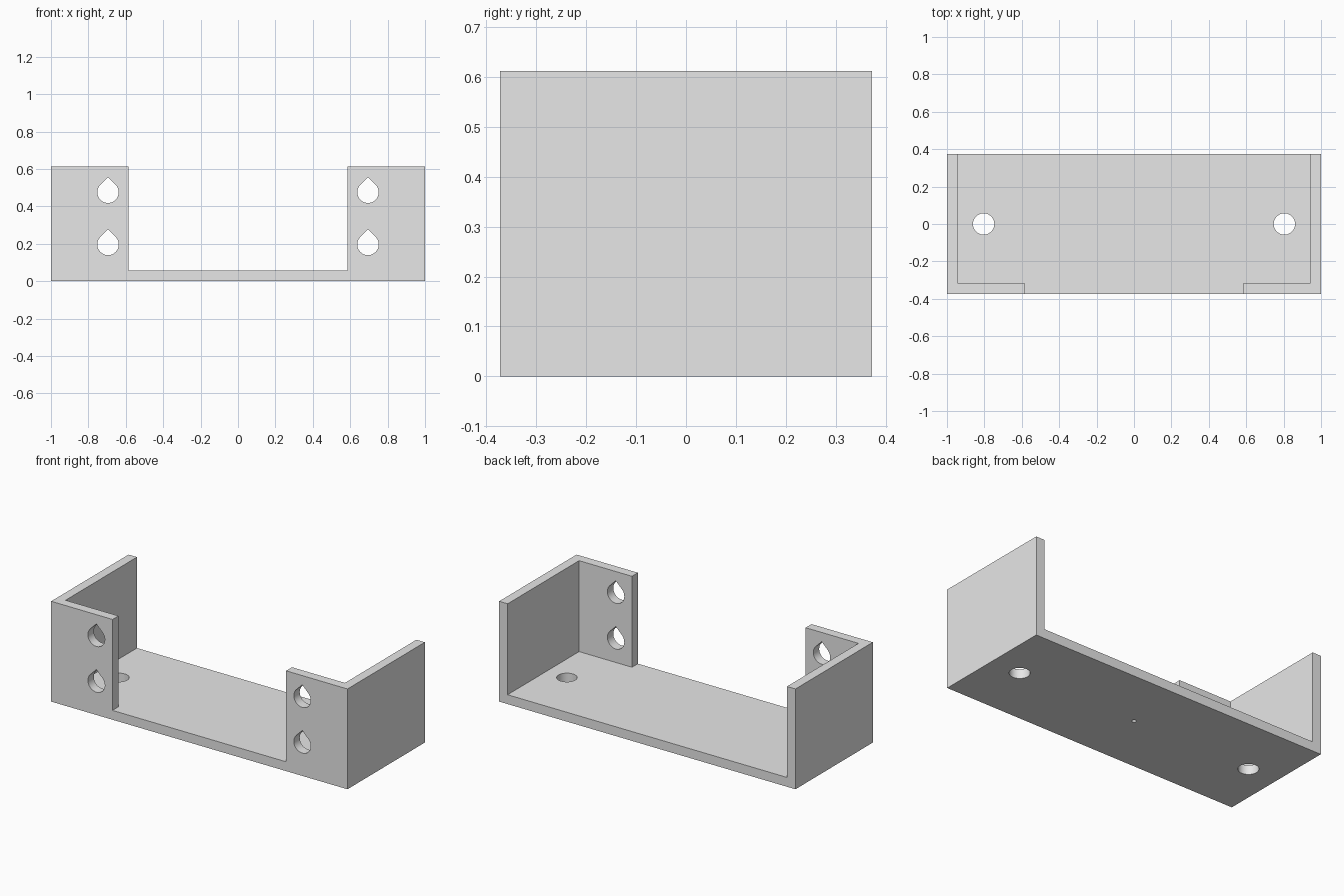
import bpy
import bmesh
import math
from mathutils import Matrix, Vector

if "Cube" in bpy.data.objects:
    bpy.data.objects.remove(bpy.data.objects["Cube"], do_unlink=True)

HALF_X, HALF_Y, HEIGHT = 1.0, 0.373, 0.612
WALL = 0.057          # plate thickness
OPENING = 0.586       # half width of the front gap
RADIUS = 0.057        # screw holes
SEGMENTS = 48

grey = bpy.data.materials.new("plain_grey")
grey.use_nodes = True
colour = (0.8, 0.8, 0.8, 1)
grey.diffuse_color = colour
grey.node_tree.nodes["Principled BSDF"].inputs["Base Color"].default_value = colour


def add_object(name, bm):
    bmesh.ops.recalc_face_normals(bm, faces=bm.faces)
    mesh = bpy.data.meshes.new(name)
    bm.to_mesh(mesh)
    bm.free()
    mesh.materials.append(grey)
    obj = bpy.data.objects.new(name, mesh)
    bpy.context.collection.objects.link(obj)
    return obj


def box(name, low, high):
    low, high = Vector(low), Vector(high)
    bm = bmesh.new()
    bmesh.ops.create_cube(bm, size=1, matrix=Matrix.Translation((low + high) / 2)
                          @ Matrix.Diagonal((*(high - low), 1)))
    return add_object(name, bm)


def prism(name, outline, start, direction):
    """Extrude a closed outline of points, shifted to start, along direction."""
    bm = bmesh.new()
    face = bm.faces.new([bm.verts.new(Vector(start) + p) for p in outline])
    side = bmesh.ops.extrude_face_region(bm, geom=[face])["geom"]
    bmesh.ops.translate(bm, vec=direction,
                        verts=[g for g in side if isinstance(g, bmesh.types.BMVert)])
    return add_object(name, bm)


def circle(radius):
    return [Vector((radius * math.cos(a), radius * math.sin(a), 0))
            for a in (math.tau * i / SEGMENTS for i in range(SEGMENTS))]


def teardrop(radius):
    """Upright round outline with a right-angled point on top."""
    points = [Vector((0, 0, radius * math.sqrt(2)))]
    for i in range(SEGMENTS + 1):
        a = math.radians(135 + 270 * i / SEGMENTS)
        points.append(Vector((radius * math.cos(a), 0, radius * math.sin(a))))
    return points


# Solid block that is hollowed out into the bracket
bracket = box("mounting_bracket", (-HALF_X, -HALF_Y, 0), (HALF_X, HALF_Y, HEIGHT))

# Cavity open to the top and back, and the gap between the front flanges
cutters = [
    box("cavity_cutter", (WALL - HALF_X, WALL - HALF_Y, WALL), (HALF_X - WALL, 1, 1)),
    box("front_gap_cutter", (-OPENING, -1, WALL), (OPENING, 0, 1)),
    # Small dimple at the centre of the underside
    prism("dimple_cutter", circle(0.012), (0, 0, -0.1), (0, 0, 0.12)),
]

# Round holes in the base, teardrop holes in the flanges
for side in (-1, 1):
    cutters.append(prism("base_hole_cutter", circle(RADIUS),
                         (side * 0.804, 0, -0.1), (0, 0, 0.3)))
    for z in (0.196, 0.475):
        cutters.append(prism("flange_hole_cutter", teardrop(RADIUS),
                             (side * 0.695, -0.5, z), (0, 0.3, 0)))

for cutter in cutters:
    cutter.hide_render = True
    mod = bracket.modifiers.new(cutter.name, "BOOLEAN")
    mod.operation = "DIFFERENCE"
    mod.solver = "EXACT"
    mod.object = cutter

# Apply the cuts and remove the cutters
bpy.context.view_layer.update()
evaluated = bracket.evaluated_get(bpy.context.evaluated_depsgraph_get())
result = bpy.data.meshes.new_from_object(evaluated)
bracket.modifiers.clear()
bracket.data = result
result.materials.clear()
result.materials.append(grey)
for cutter in cutters:
    bpy.data.objects.remove(cutter, do_unlink=True)

# Smooth hole walls, crisp edges
for obj in bpy.context.selected_objects:
    obj.select_set(False)
bracket.select_set(True)
bpy.context.view_layer.objects.active = bracket
bpy.ops.object.shade_smooth_by_angle(angle=math.radians(30))
